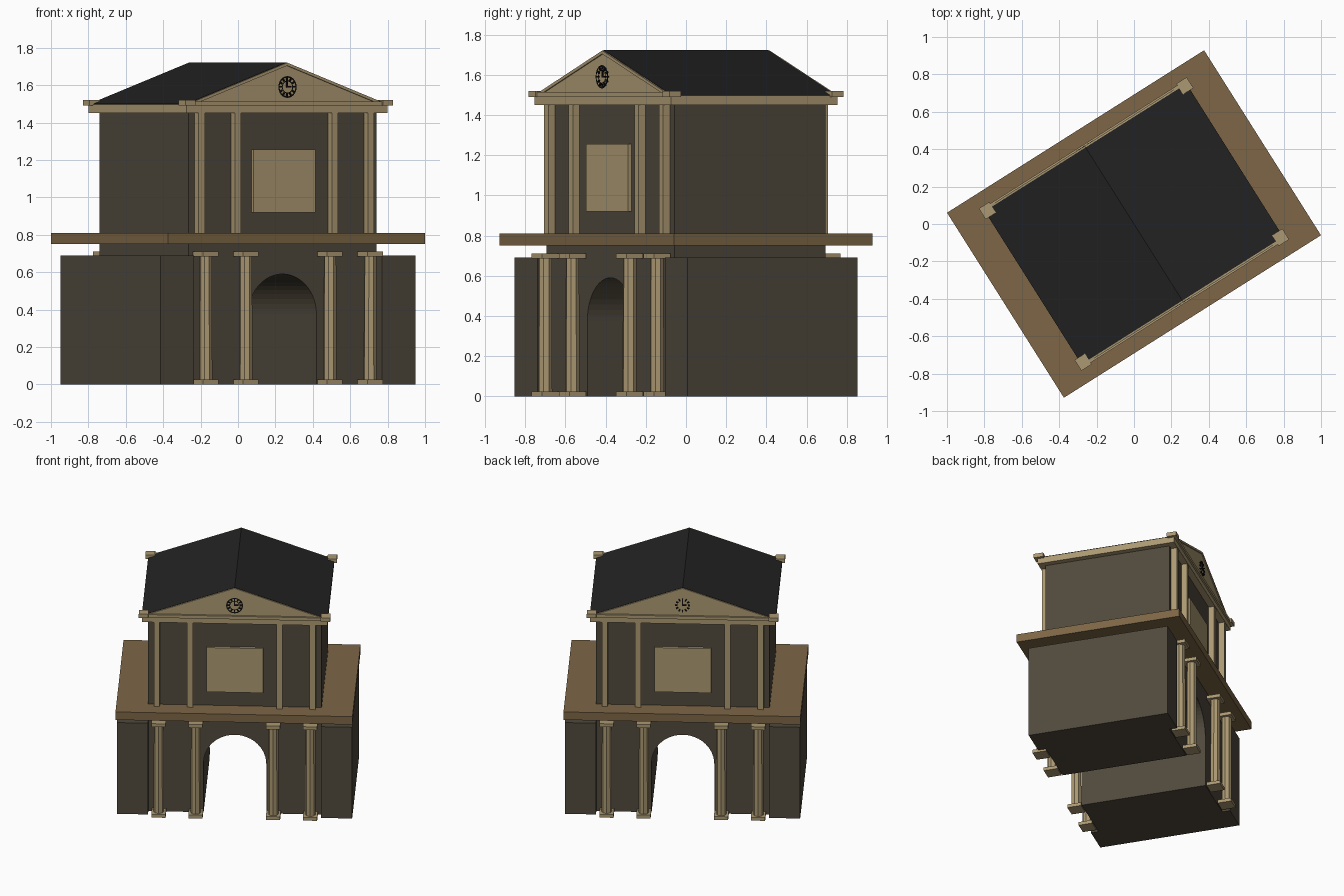
import bpy, bmesh, math
from mathutils import Matrix

if "Cube" in bpy.data.objects:
    bpy.data.objects.remove(bpy.data.objects["Cube"])

TURN = math.atan2(0.534, 0.845)   # whole building is turned on its plot


def material(name, r, g, b):
    m = bpy.data.materials.new(name)
    lin = [((c / 255 + 0.055) / 1.055) ** 2.4 if c > 10 else c / 3295 for c in (r, g, b)]
    m.diffuse_color = (*lin, 1)
    m.use_nodes = True
    m.node_tree.nodes["Principled BSDF"].inputs["Base Color"].default_value = m.diffuse_color
    return m


WALL = material("dark_stone", 80, 73, 60)
TRIM = material("pale_stone", 172, 153, 115)
LEDGE = material("brown_stone", 125, 102, 70)
ROOF = material("slate", 35, 35, 36)
BLACK = material("clock_black", 16, 16, 16)


def finish(name, bm, mat):
    bmesh.ops.recalc_face_normals(bm, faces=bm.faces)
    me = bpy.data.meshes.new(name)
    bm.to_mesh(me)
    bm.free()
    me.materials.append(mat)
    ob = bpy.data.objects.new(name, me)
    ob.rotation_euler.z = TURN
    bpy.context.collection.objects.link(ob)
    return ob


def add_box(bm, x0, x1, y0, y1, z0, z1):
    m = Matrix.Translation(((x0 + x1) / 2, (y0 + y1) / 2, (z0 + z1) / 2))
    m = m @ Matrix.Diagonal((abs(x1 - x0), abs(y1 - y0), abs(z1 - z0), 1))
    bmesh.ops.create_cube(bm, size=1, matrix=m)


def boxes(name, mat, *items):
    bm = bmesh.new()
    for b in items:
        add_box(bm, *b)
    return finish(name, bm, mat)


def prism(name, mat, outline, y0, y1):
    """Extrude an (x, z) outline along y."""
    bm = bmesh.new()
    face = bm.faces.new([bm.verts.new((x, y0, z)) for x, z in outline])
    ext = bmesh.ops.extrude_face_region(bm, geom=[face])
    for v in ext["geom"]:
        if isinstance(v, bmesh.types.BMVert):
            v.co.y = y1
    return finish(name, bm, mat)


# Main body with the archway running right through it
R, SPRING = 0.215, 0.375
arch = [(-R, 0)] + [(-R * math.cos(math.pi * i / 24), SPRING + R * math.sin(math.pi * i / 24))
                    for i in range(25)] + [(R, 0)]
prism("main_body", WALL, [(-0.595, 0)] + arch + [(0.595, 0), (0.595, 1.45), (-0.595, 1.45)],
      -0.445, 0.445)

# Side blocks and the broad ledge between storeys
for s, label in ((-1, "left"), (1, "right")):
    boxes(label + "_block", WALL, (s * 0.594, s * 0.807, -0.5, 0.5, 0, 0.69))
boxes("ledge", LEDGE, (-0.813, 0.813, -0.585, 0.585, 0.75, 0.81))

# Columns, pilasters and central panels on both faces
for s, label in ((-1, "front"), (1, "back")):
    for i, x in enumerate((-0.52, -0.266, 0.266, 0.52)):
        bm = bmesh.new()
        y = s * 0.5
        add_box(bm, x - 0.049, x + 0.049, y - 0.049, y + 0.049, 0, 0.025)
        add_box(bm, x - 0.049, x + 0.049, y - 0.049, y + 0.049, 0.685, 0.71)
        bmesh.ops.create_cone(bm, cap_ends=True, segments=8, radius1=0.036, radius2=0.034,
                              depth=0.67, matrix=Matrix.Translation((x, y, 0.355)))
        finish(f"{label}_column_{i + 1}", bm, TRIM)
    boxes(label + "_pilasters", TRIM,
          *[(x - 0.02, x + 0.02, s * 0.44, s * 0.485, 0.81, 1.455)
            for x in (-0.535, -0.307, 0.307, 0.535)])
    boxes(label + "_panel", TRIM, (-0.195, 0.195, s * 0.44, s * 0.466, 0.92, 1.255))

# Cornice, gable fillets and corner blocks
boxes("cornice", TRIM, (-0.636, 0.636, -0.491, 0.491, 1.45, 1.497))
boxes("gable_fillets", TRIM, *[(-0.64, 0.64, s * 0.47, s * 0.503, 1.49, 1.513) for s in (-1, 1)])
boxes("corner_blocks", TRIM, *[(sx * 0.592, sx * 0.657, sy * 0.445, sy * 0.513, 1.49, 1.52)
                               for sx in (-1, 1) for sy in (-1, 1)])

# Gables with raking edge mouldings, and the slate roof
prism("gables", TRIM, [(-0.63, 1.495), (0.63, 1.495), (0, 1.715)], -0.487, 0.487)
rake = [(-0.635, 1.497), (0, 1.72), (0.635, 1.497), (0.59, 1.497), (0, 1.704), (-0.59, 1.497)]
for s, label in ((-1, "front"), (1, "back")):
    prism(label + "_rake", TRIM, rake, s * 0.482, s * 0.494)
prism("roof", ROOF, [(-0.638, 1.498), (0, 1.722), (0.638, 1.498)], -0.484, 0.484)


# Clock faces: ring, hour marks and two hands
def clock(name, s, ring):
    bm = bmesh.new()
    y0, y1 = s * 0.486, s * 0.495
    for i in range(12):
        start = len(bm.verts)
        add_box(bm, -0.004, 0.004, y0, y1, 0.036, 0.052)
        bm.verts.ensure_lookup_table()
        bmesh.ops.rotate(bm, verts=bm.verts[start:], matrix=Matrix.Rotation(i * math.pi / 6, 3, 'Y'))
    add_box(bm, -0.004, 0.004, y0, y1, -0.004, 0.034)
    add_box(bm, -0.004 * s, -0.026 * s, y0, y1, -0.004, 0.004)
    if ring:
        for r0, r1 in ((0.050, 0.058), (0.030, 0.035)):
            pts = [[bm.verts.new((r * math.cos(i * math.pi / 16), y1, r * math.sin(i * math.pi / 16)))
                    for i in range(32)] for r in (r0, r1)]
            for i in range(32):
                j = (i + 1) % 32
                bm.faces.new((pts[0][i], pts[0][j], pts[1][j], pts[1][i]))
    bmesh.ops.translate(bm, verts=bm.verts, vec=(0, 0, 1.59))
    return finish(name, bm, BLACK)


clock("front_clock", -1, True)
clock("back_clock", 1, False)
